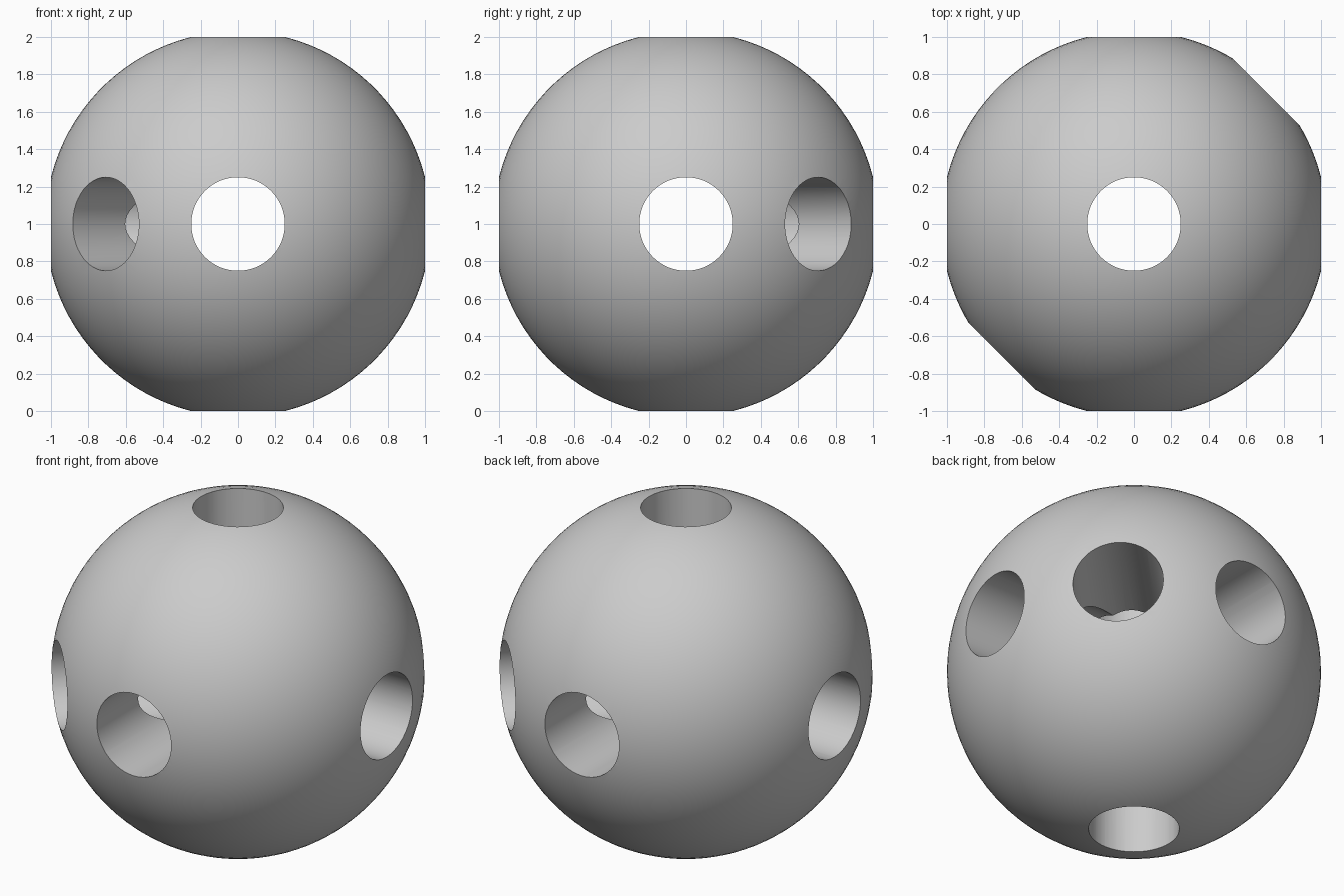
import bpy
import math
from mathutils import Vector

default = bpy.data.objects.get("Cube")
if default:
    bpy.data.objects.remove(default, do_unlink=True)

BORE = 0.25                        # bore radius
RADIUS = math.hypot(1.0, BORE)     # bore rims lie one unit from the centre
CENTRE = Vector((0, 0, 1))

# Single plain colour
grey = bpy.data.materials.new("light_grey")
grey.use_nodes = True
colour = (0.6, 0.6, 0.6, 1)
grey.diffuse_color = colour
grey.node_tree.nodes["Principled BSDF"].inputs["Base Color"].default_value = colour

# Solid ball
bpy.ops.mesh.primitive_uv_sphere_add(segments=100, ring_count=50, radius=RADIUS, location=CENTRE)
ball = bpy.context.object
ball.name = "drilled_ball"
ball.data.materials.append(grey)

# Through bores: three main axes and one horizontal diagonal
cutters = []
for name, axis in (("side", (1, 0, 0)), ("front", (0, 1, 0)),
                   ("vertical", (0, 0, 1)), ("diagonal", (1, 1, 0))):
    bpy.ops.mesh.primitive_cylinder_add(vertices=64, radius=BORE, depth=3, location=CENTRE)
    cutter = bpy.context.object
    cutter.name = name + "_bore_cutter"
    cutter.rotation_euler = Vector(axis).to_track_quat("Z", "Y").to_euler()
    cutter.data.materials.append(grey)
    cutter.hide_render = True
    cutters.append(cutter)
    cut = ball.modifiers.new(name + "_bore", "BOOLEAN")
    cut.operation = "DIFFERENCE"
    cut.solver = "EXACT"
    cut.object = cutter

# Apply the bores, then smooth the ball while keeping the rims sharp
bpy.ops.object.select_all(action="DESELECT")
ball.select_set(True)
bpy.context.view_layer.objects.active = ball
for modifier in list(ball.modifiers):
    bpy.ops.object.modifier_apply(modifier=modifier.name)
for cutter in cutters:
    bpy.data.objects.remove(cutter, do_unlink=True)
bpy.ops.object.shade_smooth_by_angle(angle=math.radians(30))
